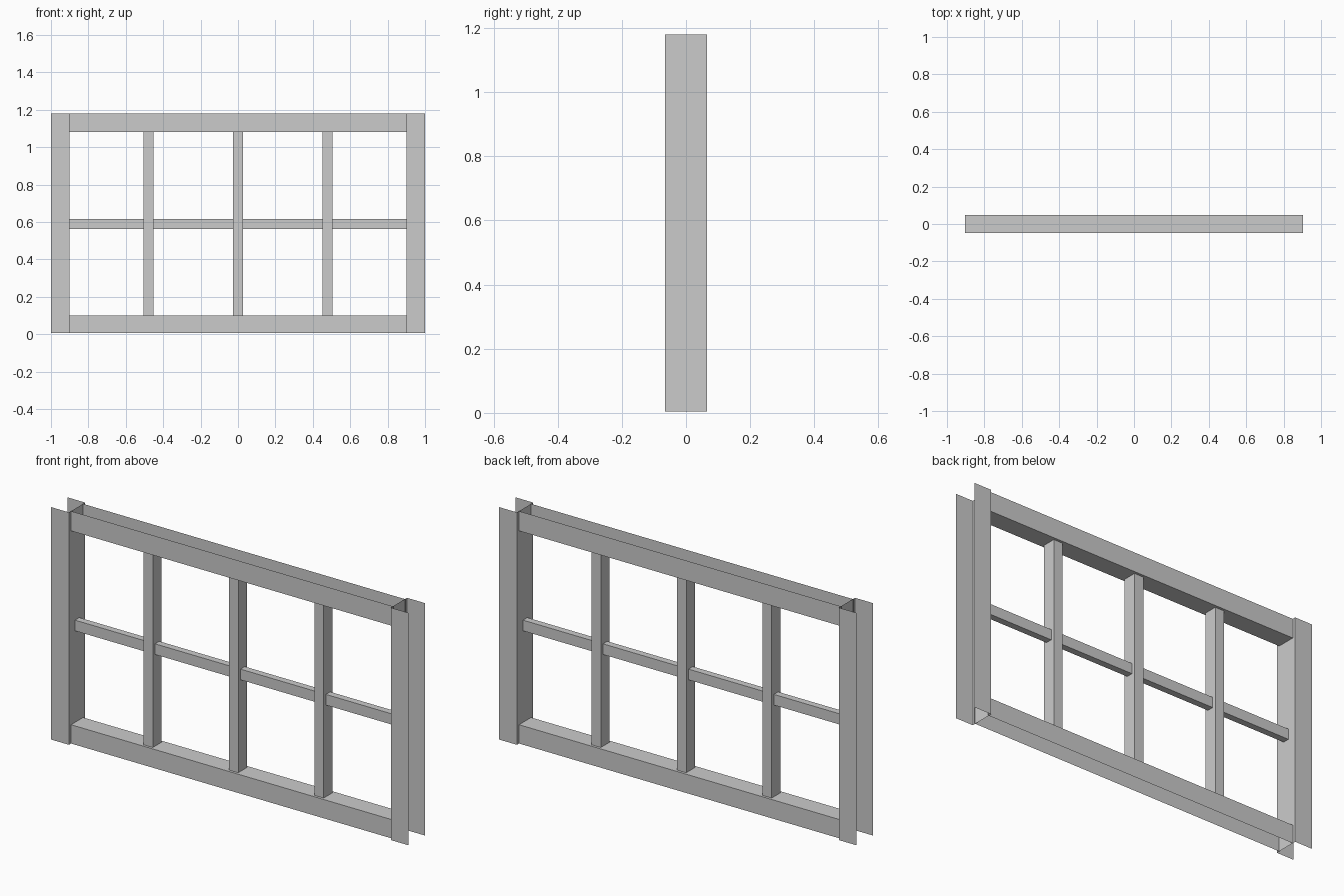
import bpy

if "Cube" in bpy.data.objects:
    bpy.data.objects.remove(bpy.data.objects["Cube"])

BOTTOM, TOP = 0.005, 1.18      # frame height
INNER_X = 0.9                  # inner web of the side channels
RAIL_LOW, RAIL_HIGH = 0.1, 1.08  # webs of the bottom and top channels


def sweep(name, profile, to_xyz, start, end, closed=False, caps=False):
    """Sweep a 2D profile straight from start to end; to_xyz maps (a, b, t) to space."""
    n = len(profile)
    verts = [to_xyz(a, b, t) for t in (start, end) for a, b in profile]
    faces = []
    for i in range(n if closed else n - 1):
        j = (i + 1) % n
        faces.append((i, j, n + j, n + i))
    if caps:
        faces += [tuple(reversed(range(n))), tuple(range(n, 2 * n))]
    mesh = bpy.data.meshes.new(name)
    mesh.from_pydata(verts, [], faces)
    mesh.update()
    obj = bpy.data.objects.new(name, mesh)
    bpy.context.collection.objects.link(obj)
    return obj


def along_z(a, b, t):
    return (a, b, t)


def along_x(a, b, t):
    return (t, a, b)


def rect(ca, cb, ha, hb):
    return [(ca - ha, cb - hb), (ca + ha, cb - hb), (ca + ha, cb + hb), (ca - ha, cb + hb)]


# Side stiles: thin channels open towards the outside
for side, label in ((-1, "left"), (1, "right")):
    d = 0.065
    channel = [(side, -d * side), (side * INNER_X, -d * side),
               (side * INNER_X, d * side), (side, d * side)]
    sweep(label + "_stile", channel, along_z, BOTTOM, TOP)

# Top and bottom rails: thin channels open away from the panes
for label, lip, web in (("top", TOP, RAIL_HIGH), ("bottom", BOTTOM, RAIL_LOW)):
    d = 0.048
    channel = [(-d, lip), (-d, web), (d, web), (d, lip)]
    sweep(label + "_rail", channel, along_x, -0.904, 0.904)

# Vertical glazing bars
for i, x in enumerate((-0.478, 0.0, 0.478)):
    sweep(f"vertical_bar_{i + 1}", rect(x, 0, 0.026, 0.035), along_z,
          RAIL_LOW, RAIL_HIGH, closed=True)

# Horizontal glazing bar
sweep("horizontal_bar", rect(0, 0.59, 0.017, 0.027), along_x,
      -0.904, 0.904, closed=True, caps=True)
